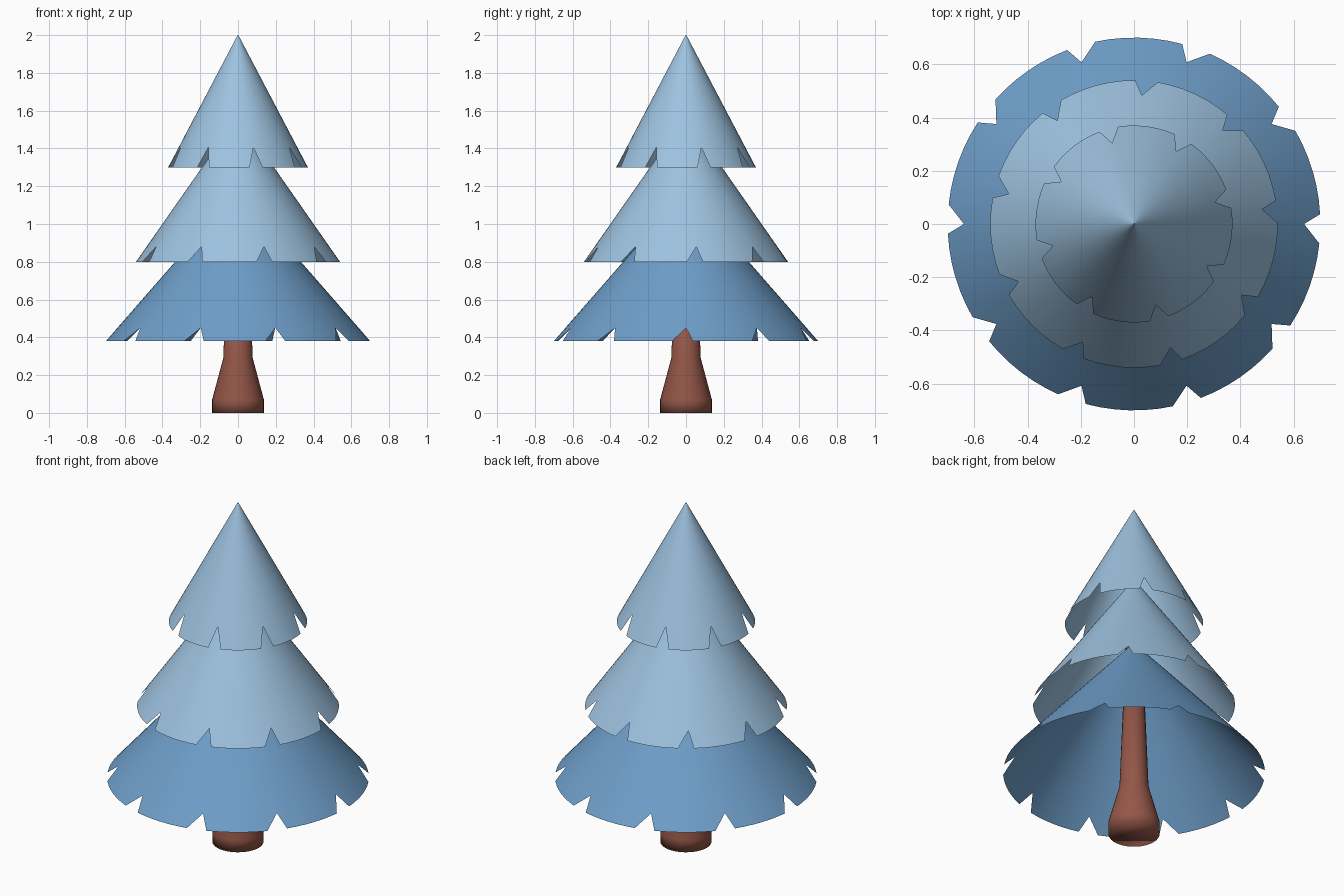
import bpy
import bmesh
from math import cos, sin, radians

default = bpy.data.objects.get("Cube")
if default:
    bpy.data.objects.remove(default, do_unlink=True)


def make_material(name, colour):
    mat = bpy.data.materials.new(name)
    mat.use_nodes = True
    mat.diffuse_color = (*colour, 1)
    mat.node_tree.nodes["Principled BSDF"].inputs["Base Color"].default_value = (*colour, 1)
    return mat


def finish(name, bm, mat):
    bmesh.ops.remove_doubles(bm, verts=bm.verts, dist=1e-5)
    bmesh.ops.recalc_face_normals(bm, faces=bm.faces)
    for face in bm.faces:
        face.smooth = True
    mesh = bpy.data.meshes.new(name)
    bm.to_mesh(mesh)
    bm.free()
    mesh.materials.append(mat)
    obj = bpy.data.objects.new(name, mesh)
    bpy.context.collection.objects.link(obj)
    return obj


def ring_point(bm, radius, angle, z):
    a = radians(angle)
    return bm.verts.new((radius * cos(a), radius * sin(a), z))


def foliage(name, mat, base, top, notches, start, before, after, depth, steps=6):
    """Open cone skirt with V-shaped notches cut into its hem."""
    (r0, z0), (r1, z1) = base, top
    z_cut = z0 + depth
    r_cut = r0 + (r1 - r0) * depth / (z1 - z0)
    period = 360 / notches
    bm = bmesh.new()
    columns = []
    for k in range(notches):
        centre = start + k * period
        span = period - before - after
        offsets = [0] + [after + span * i / steps for i in range(steps + 1)]
        for off in offsets:
            ang = centre + off
            cut = ring_point(bm, r_cut, ang, z_cut)
            hem = cut if off == 0 else ring_point(bm, r0, ang, z0)
            columns.append((hem, cut, ring_point(bm, r1, ang, z1)))
    for (h1, c1, t1), (h2, c2, t2) in zip(columns, columns[1:] + columns[:1]):
        bm.faces.new((c1, c2, t2, t1))
        bm.faces.new(list(dict.fromkeys((h1, h2, c2, c1))))
    return finish(name, bm, mat)


def turned(name, mat, profile, sides=32):
    """Solid of revolution from (radius, height) points, closed at both ends."""
    bm = bmesh.new()
    rings = [[ring_point(bm, r, 360 * i / sides, z) for i in range(sides)]
             for r, z in profile]
    for low, high in zip(rings, rings[1:]):
        for i in range(sides):
            j = (i + 1) % sides
            bm.faces.new((low[i], low[j], high[j], high[i]))
    bm.faces.new(rings[0][::-1])
    bm.faces.new(rings[-1])
    return finish(name, bm, mat)


deep_blue = make_material("deep blue needles", (0.155, 0.34, 0.58))
pale_blue = make_material("pale blue needles", (0.34, 0.54, 0.74))
bark = make_material("red brown bark", (0.30, 0.095, 0.065))

# Trunk with a flared foot
turned("trunk", bark, [(0.137, 0), (0.137, 0.07), (0.078, 0.29), (0.045, 1.16)])

# Three skirts of foliage, widest at the bottom
foliage("lower_foliage", deep_blue, (0.70, 0.38), (0.04, 1.135),
        notches=10, start=0, before=6, after=3, depth=0.07)
foliage("middle_foliage", pale_blue, (0.54, 0.80), (0.03, 1.53),
        notches=9, start=6.5, before=6, after=3, depth=0.08)
foliage("upper_foliage", pale_blue, (0.37, 1.30), (0.002, 2.0),
        notches=8, start=15, before=5.5, after=5.5, depth=0.105)
